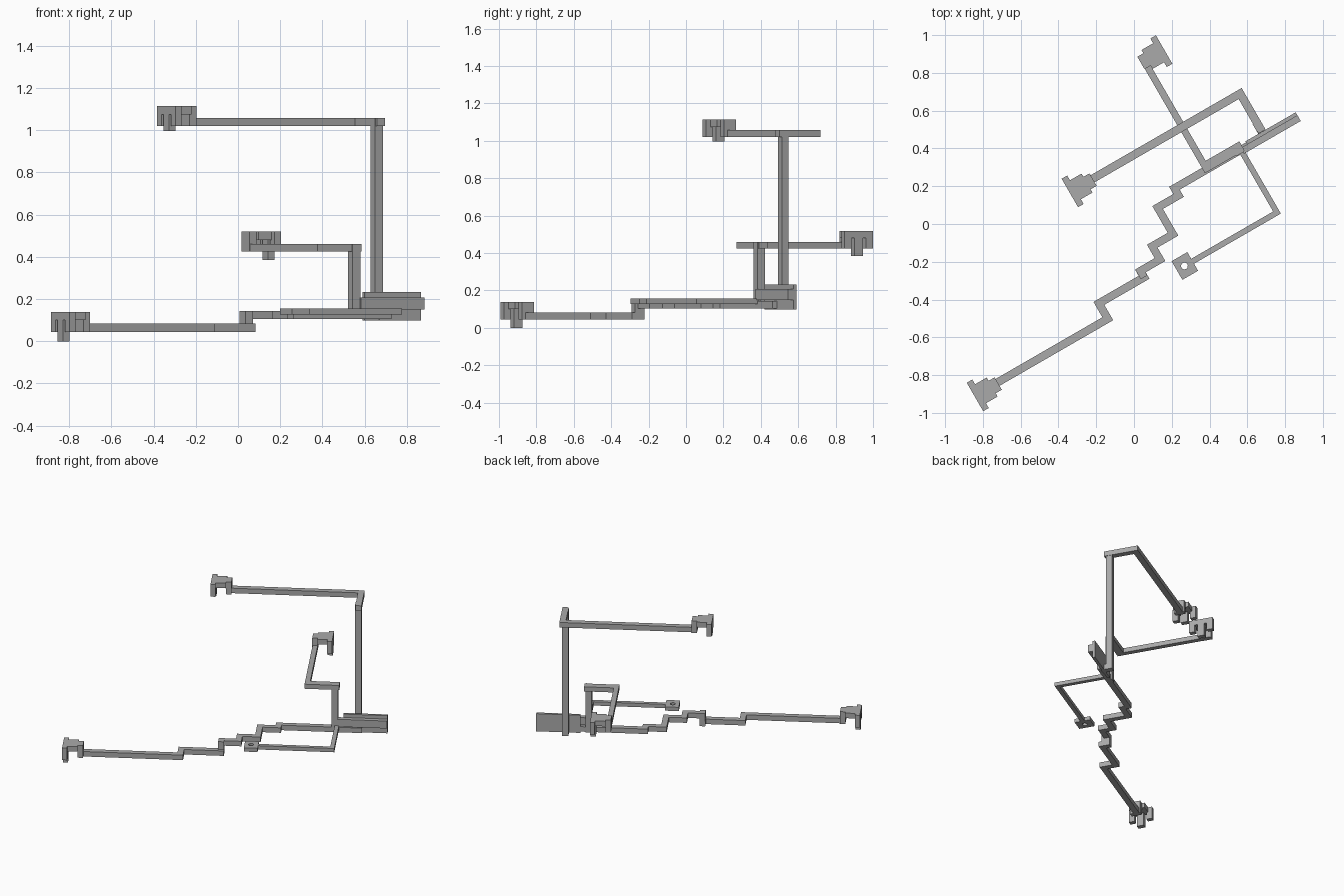
import bpy, bmesh, math
from mathutils import Matrix, Vector

if "Cube" in bpy.data.objects:
    bpy.data.objects.remove(bpy.data.objects["Cube"])

mat = bpy.data.materials.new("plain grey")
mat.use_nodes = True
mat.diffuse_color = (0.4, 0.4, 0.4, 1)
mat.node_tree.nodes["Principled BSDF"].inputs["Base Color"].default_value = (0.4, 0.4, 0.4, 1)

# The whole layout is square to a frame turned about the vertical
TURN = Matrix.Rotation(math.radians(30), 4, 'Z')


def finish(name, bm):
    bmesh.ops.transform(bm, matrix=TURN, verts=bm.verts)
    bmesh.ops.recalc_face_normals(bm, faces=bm.faces)
    mesh = bpy.data.meshes.new(name)
    bm.to_mesh(mesh)
    bm.free()
    mesh.materials.append(mat)
    obj = bpy.data.objects.new(name, mesh)
    bpy.context.collection.objects.link(obj)
    return obj


def raise_faces(bm, faces, height):
    ext = bmesh.ops.extrude_face_region(bm, geom=faces)
    verts = [g for g in ext["geom"] if isinstance(g, bmesh.types.BMVert)]
    bmesh.ops.translate(bm, vec=(0, 0, height), verts=verts)


def box(bm, u, v, z):
    size = Vector((u[1] - u[0], v[1] - v[0], z[1] - z[0]))
    mid = Vector((sum(u) / 2, sum(v) / 2, sum(z) / 2))
    m = Matrix.Translation(mid) @ Matrix.Diagonal((*size, 1))
    bmesh.ops.create_cube(bm, size=1, matrix=m)


def block(name, u, v, z):
    bm = bmesh.new()
    box(bm, u, v, z)
    return finish(name, bm)


def run(name, points, width, z):
    """Flat bar with square mitred corners along a path."""
    pts = [Vector(p) for p in points]
    dirs = [(b - a).normalized() for a, b in zip(pts, pts[1:])]
    left, right = [], []
    for i, p in enumerate(pts):
        near = {0: dirs[:1], len(pts) - 1: dirs[-1:]}.get(i, dirs[i - 1:i + 1])
        off = sum((Vector((-d.y, d.x)) for d in near), Vector((0, 0))) * width / 2
        left.append(p + off)
        right.append(p - off)
    bm = bmesh.new()
    vl = [bm.verts.new((*p, z[0])) for p in left]
    vr = [bm.verts.new((*p, z[0])) for p in right]
    faces = [bm.faces.new((vl[i], vr[i], vr[i + 1], vl[i + 1])) for i in range(len(pts) - 1)]
    raise_faces(bm, faces, z[1] - z[0])
    return finish(name, bm)


def connector(name, outer, v, way, base, foot):
    """Pronged end piece; way is the direction from its outer face to its neck."""
    bm = bmesh.new()
    top = base + 0.094

    def part(a, b, v0, v1, z0, z1=top):
        box(bm, sorted((outer + way * a, outer + way * b)), (v + v0, v + v1), (z0, z1))

    part(0, 0.034, -0.087, 0.087, base + 0.055)       # flange
    part(0.034, 0.105, -0.058, 0.058, base + 0.055)   # body
    part(0.105, 0.142, -0.038, 0.038, base)           # neck
    for side in (-1, 1):                              # outer prongs
        a, b = sorted((side * 0.045, side * 0.087))
        part(0, 0.034, a, b, base, base + 0.055)
    part(0, 0.036, -0.026, 0.026, foot, base + 0.055)  # centre prong
    return finish(name, bm)


# Long lower line: low section, riser, then the stepped upper section
run("low_bar", [(-1.06, -0.365), (-0.371, -0.365), (-0.371, -0.271),
                (-0.095, -0.271), (-0.095, -0.214)], 0.042, (0.045, 0.083))
block("low_riser", (-0.115, -0.075), (-0.271, -0.212), (0.045, 0.143))
run("stepped_bar", [(-0.115, -0.232), (0.025, -0.232), (0.025, -0.15), (0.152, -0.15),
                    (0.152, 0.013), (0.28, 0.013), (0.28, 0.057), (0.86, 0.057)],
    0.041, (0.105, 0.143))
connector("low_connector", -1.187, -0.372, 1, 0.045, 0.0)

# Junction plate with its front rail
block("junction_plate", (0.73, 1.037), (0.064, 0.084), (0.098, 0.233))
block("junction_rail", (0.69, 1.037), (0.031, 0.066), (0.15, 0.207))

# Tall branch
block("tall_foot", (0.808, 0.851), (0.06, 0.142), (0.098, 0.14))
block("tall_column", (0.808, 0.851), (0.1, 0.143), (0.098, 1.058))
run("high_bar", [(-0.09, 0.317), (0.832, 0.317), (0.832, 0.085)], 0.043, (1.02, 1.058))
connector("high_connector", -0.212, 0.312, 1, 1.02, 0.997)

# Middle branch
block("middle_column", (0.65, 0.694), (0.04, 0.086), (0.105, 0.46))
block("middle_arm", (0.463, 0.702), (0.045, 0.1), (0.425, 0.46))
block("middle_bar", (0.46, 0.496), (0.045, 0.757), (0.425, 0.46))
connector("middle_connector", 0.6, 0.72, -1, 0.425, 0.385)

# Small side branch ending in a drilled pad
run("side_bar", [(0.686, 0.057), (0.686, -0.326), (0.165, -0.326)], 0.03, (0.127, 0.156))
bm = bmesh.new()
square = [bm.verts.new((u, v, 0.127)) for u, v in
          ((0.074, -0.384), (0.17, -0.384), (0.17, -0.27), (0.074, -0.27))]
hole = [bm.verts.new((0.12 + 0.018 * math.cos(t), -0.326 + 0.018 * math.sin(t), 0.127))
        for t in (math.tau * i / 16 for i in range(16))]
edges = [bm.edges.new((loop[i - 1], loop[i])) for loop in (square, hole) for i in range(len(loop))]
bmesh.ops.triangle_fill(bm, edges=edges, use_beauty=True)
raise_faces(bm, bm.faces[:], 0.029)
finish("side_pad", bm)
